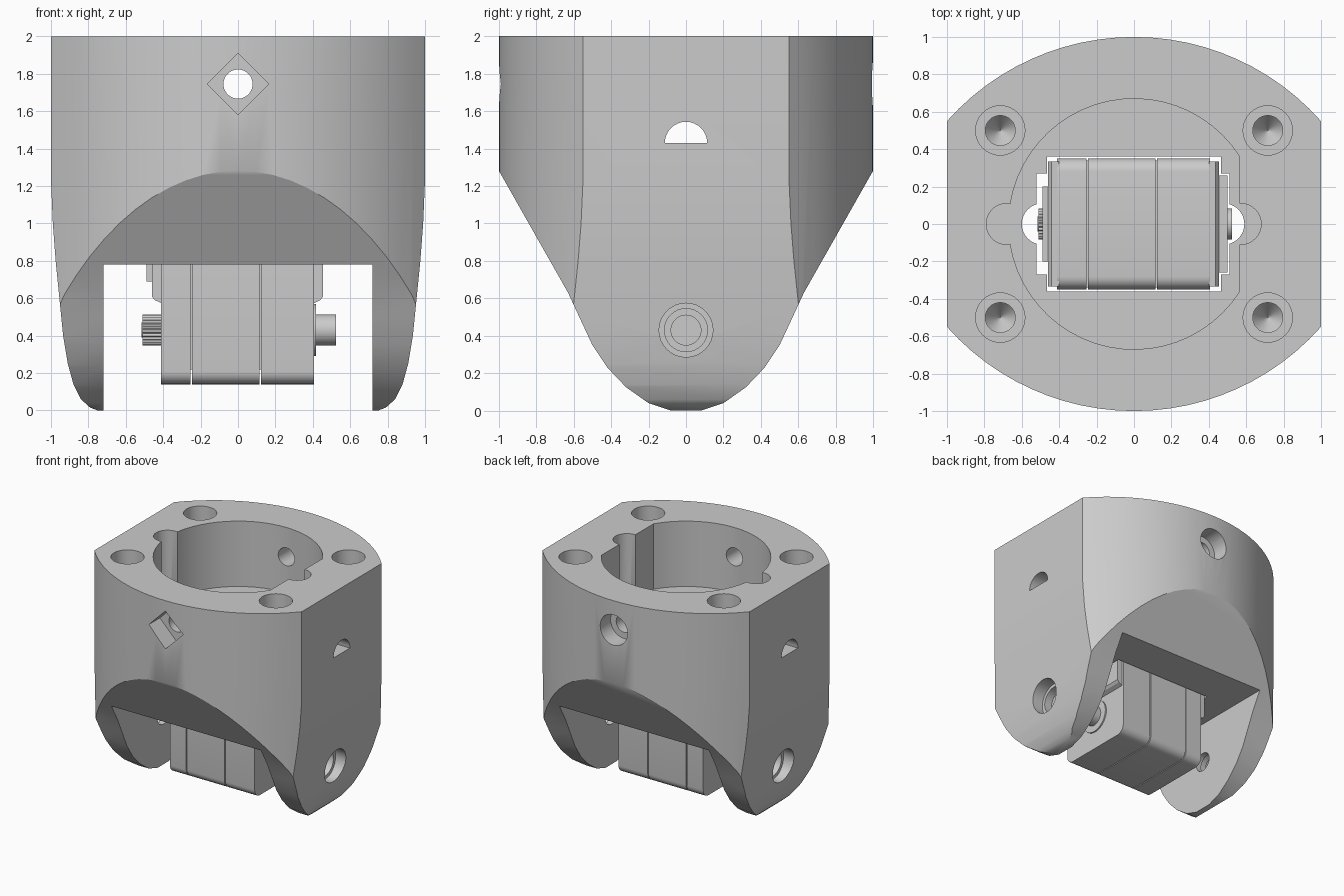
import bpy, bmesh
from math import pi, sin, cos, radians, sqrt

cube = bpy.data.objects.get("Cube")
if cube:
    bpy.data.objects.remove(cube, do_unlink=True)

grey = bpy.data.materials.new("plain grey")
grey.use_nodes = True
grey.diffuse_color = (0.6, 0.6, 0.6, 1)
grey.node_tree.nodes["Principled BSDF"].inputs["Base Color"].default_value = grey.diffuse_color


def loft(name, pts, axis, levels, centre=(0, 0)):
    """Sweep a closed profile along an axis; each level is (position, scale)."""
    place = {"X": lambda u, v, w: (w, u, v),
             "Y": lambda u, v, w: (u, w, v),
             "Z": lambda u, v, w: (u, v, w)}[axis]
    bm = bmesh.new()
    rings = [[bm.verts.new(place(centre[0] + u * s, centre[1] + v * s, w)) for u, v in pts]
             for w, s in levels]
    n = len(pts)
    for low, high in zip(rings, rings[1:]):
        for i in range(n):
            j = (i + 1) % n
            bm.faces.new((low[i], low[j], high[j], high[i]))
    bm.faces.new(rings[0])
    bm.faces.new(rings[-1])
    bmesh.ops.recalc_face_normals(bm, faces=bm.faces)
    mesh = bpy.data.meshes.new(name)
    bm.to_mesh(mesh)
    bm.free()
    mesh.materials.append(grey)
    obj = bpy.data.objects.new(name, mesh)
    bpy.context.collection.objects.link(obj)
    return obj


def arc(r, start=0, end=360, n=32):
    full = end - start == 360
    steps = n if full else n - 1
    return [(r * cos(radians(start + (end - start) * i / steps)),
             r * sin(radians(start + (end - start) * i / steps))) for i in range(n)]


def box(name, x0, x1, y0, y1, z0, z1):
    return loft(name, [(x0, y0), (x1, y0), (x1, y1), (x0, y1)], "Z", [(z0, 1), (z1, 1)])


def rod(name, axis, r, a, b, centre=(0, 0), n=32):
    return loft(name, arc(r, n=n), axis, [(a, 1), (b, 1)], centre)


def combine(obj, tool, operation="DIFFERENCE"):
    mod = obj.modifiers.new("cut", "BOOLEAN")
    mod.object, mod.operation, mod.solver = tool, operation, "EXACT"
    bpy.context.view_layer.update()
    graph = bpy.context.evaluated_depsgraph_get()
    mesh = bpy.data.meshes.new_from_object(obj.evaluated_get(graph))
    obj.modifiers.clear()
    obj.data = mesh
    bpy.data.objects.remove(tool, do_unlink=True)


def mirrored(half):
    return half + [(-u, v) for u, v in reversed(half)]


def smooth(obj, angle=30):
    bpy.ops.object.select_all(action="DESELECT")
    obj.select_set(True)
    bpy.context.view_layer.objects.active = obj
    bpy.ops.object.shade_smooth_by_angle(angle=radians(angle))


# Housing: plan outline crossed with the side and front outlines
R = 1.336
half_angle = 48.45
front_arc = [(x, y - R + 1) for x, y in arc(R, 90 - half_angle, 90 + half_angle, 25)]
plan = front_arc + [(-x, -y) for x, y in front_arc]
housing = loft("housing", plan, "Z", [(0, 1), (2, 1)])

side = mirrored([(1.01, 2.1), (1.01, 1.3), (0.63, 0.63), (0.57, 0.5), (0.5, 0.35), (0.42, 0.23),
                 (0.32, 0.125), (0.2, 0.04), (0.08, 0)])
combine(housing, loft("side_outline", side, "X", [(-1.2, 1), (1.2, 1)]), "INTERSECT")
front = mirrored([(1.01, 2.1), (1.005, 1.35), (0.99, 1.0), (0.975, 0.8), (0.955, 0.6), (0.935, 0.4),
                  (0.91, 0.25), (0.88, 0.14), (0.84, 0.06), (0.79, 0.015), (0.75, 0)])
combine(housing, loft("front_outline", front, "Y", [(-1.2, 1), (1.2, 1)]), "INTERSECT")

# Gap between the two legs
combine(housing, box("leg_gap", -0.72, 0.72, -1.2, 1.2, -0.2, 0.78))

# Round cavity with one flat wall and two side notches
floor = 1.43
combine(housing, loft("cavity", arc(0.67, 32.5, 327.5, 48), "Z", [(floor, 1), (2.2, 1)]))
for x in (-0.68, 0.57):
    combine(housing, rod("notch", "Z", 0.11, floor, 2.2, (x, 0)))

# Motor pocket through the cavity floor
combine(housing, box("pocket", -0.465, 0.465, -0.36, 0.36, 0.6, 1.6))
combine(housing, box("pocket_step", -0.52, 0.51, -0.27, 0.27, 0.6, 1.6))
for x in (-0.49, 0.48):
    combine(housing, rod("pocket_ear", "Z", 0.11, 0.6, 1.6, (x, 0)))

# Half-round cable holes in the flat sides
combine(housing, loft("cable_hole", arc(0.113, 0, 180, 17), "X", [(-1.2, 1), (1.2, 1)], (0, floor)))

# Counterbored screw holes in the rim
for x in (-0.715, 0.715):
    for y in (-0.5, 0.5):
        levels = [(1.32, 0.02), (1.42, 1), (1.78, 1), (1.78, 1.65), (2.2, 1.65)]
        combine(housing, loft("rim_hole", arc(0.08), "Z", levels, (x, y)))

# Cross hole with a square nut pocket in front and a round recess behind
cross = (0, 1.745)
combine(housing, loft("cross_hole", arc(0.078), "Y",
                      [(-1.2, 1), (0.85, 1), (0.85, 1.7), (1.2, 1.7)], cross))
combine(housing, loft("nut_pocket", arc(0.165, n=4), "Y", [(-1.2, 1), (-0.84, 1)], cross))

# Stepped pivot holes in the legs
pivot = (0, 0.43)
for s in (-1, 1):
    levels = [(0.6, 1), (0.77, 1), (0.77, 1.44), (0.84, 1.44), (0.84, 1.8), (1.2, 1.8)]
    combine(housing, loft("pivot_hole", arc(0.08), "X", [(s * w, k) for w, k in levels], pivot))
smooth(housing)

# Motor case: three slabs with rounded edges, parted by thin seams
bottom, top, width, r = 0.14, 1.28, 0.35, 0.07
corners = [(width - r, top - r, 0), (r - width, top - r, 90),
           (r - width, bottom + r, 180), (width - r, bottom + r, 270)]
section = [(cy + u, cz + v) for cy, cz, a in corners for u, v in arc(r, a, a + 90, 7)]
seam = 0.004
for name, a, b in (("motor_case_left", -0.415, -0.25), ("motor_case_middle", -0.25, 0.12),
                   ("motor_case_right", 0.12, 0.41)):
    smooth(loft(name, section, "X", [(a + seam, 1), (b - seam, 1)]))
box("motor_core", -0.4, 0.4, -0.34, 0.34, 0.22, 1.2)

# Raised end plates of the motor, chamfered at the lower edge
for name, s, x in (("left", -1, 0.46), ("right", 1, 0.455)):
    profile = [(0.4, 0.57), (x - 0.015, 0.59), (x, 0.61), (x, 1.25), (x - 0.02, 1.275), (0.4, 1.275)]
    loft(name + "_end_plate", [(s * u, v) for u, v in profile], "Y", [(-0.335, 1), (0.335, 1)])
box("left_end_boss", -0.49, -0.45, -0.2, 0.2, 0.69, 1.25)
box("right_end_boss", 0.45, 0.5, -0.26, 0.26, 0.8, 1.25)

# Output shafts and their collars
teeth = [(k * cos(i * pi / 24), k * sin(i * pi / 24))
         for i in range(48) for k in [0.084 if i % 2 else 0.076]]
loft("toothed_shaft", teeth, "X", [(-0.51, 1), (-0.4, 1)], pivot)
smooth(rod("toothed_shaft_hub", "X", 0.04, -0.515, -0.4, pivot))
smooth(rod("idler_shaft", "X", 0.083, 0.4, 0.525, pivot))
smooth(rod("idler_collar", "X", 0.14, 0.4, 0.418, pivot))
